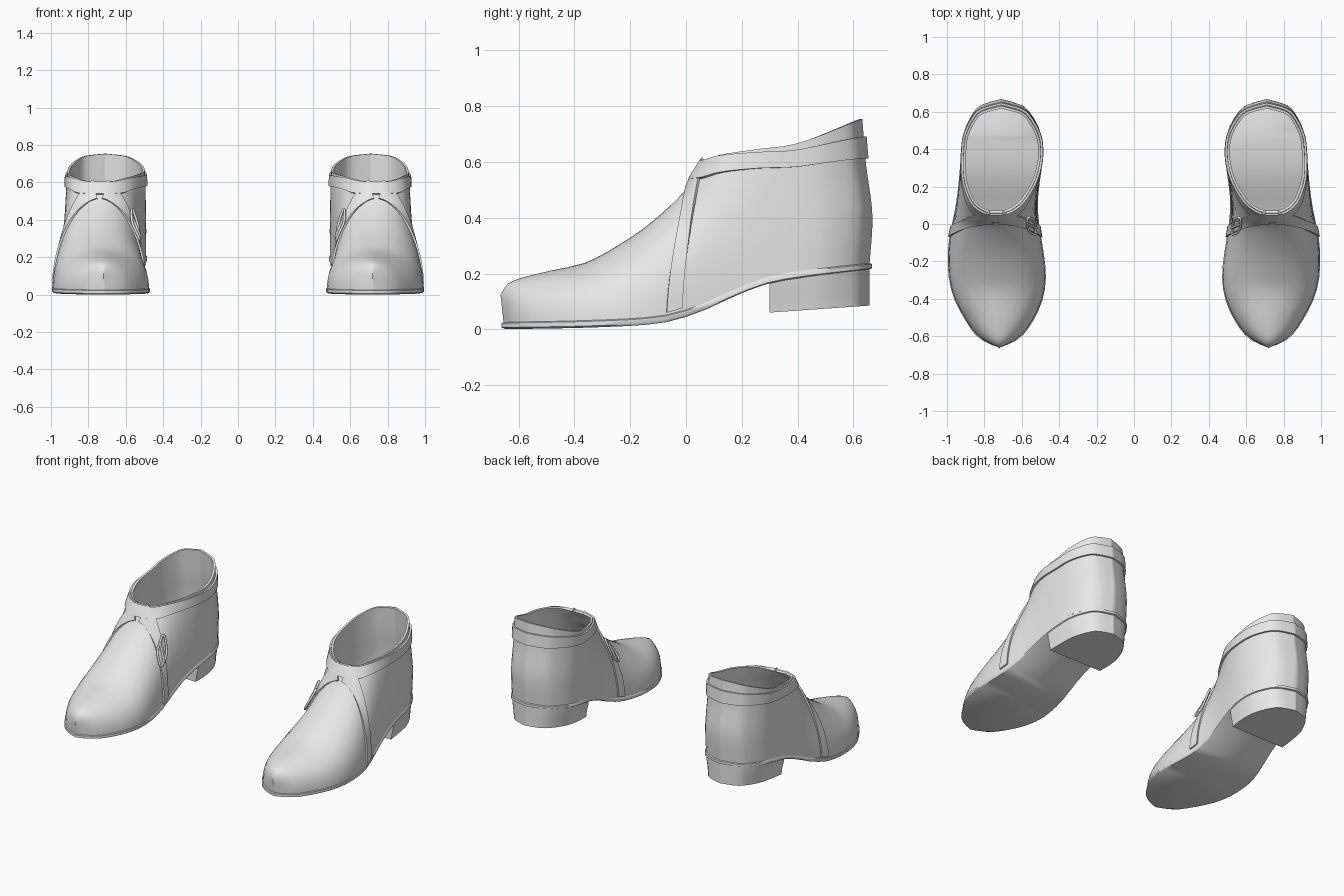
import bpy, bmesh, math

if "Cube" in bpy.data.objects:
    bpy.data.objects.remove(bpy.data.objects["Cube"])

leather = bpy.data.materials.new("grey_leather")
leather.diffuse_color = (0.8, 0.8, 0.8, 1)
leather.use_nodes = True
leather.node_tree.nodes["Principled BSDF"].inputs["Base Color"].default_value = leather.diffuse_color


def smooth_table(*pts):
    """Smooth curve through (y, value) pairs."""
    def slope(i):
        a, b = pts[max(i - 1, 0)], pts[min(i + 1, len(pts) - 1)]
        return (b[1] - a[1]) / (b[0] - a[0])

    def f(y):
        y = min(max(y, pts[0][0]), pts[-1][0])
        i = 0
        while i < len(pts) - 2 and y > pts[i + 1][0]:
            i += 1
        (y0, v0), (y1, v1) = pts[i], pts[i + 1]
        h = y1 - y0
        t = (y - y0) / h
        return (v0 * (1 + 2 * t) * (1 - t) ** 2 + v1 * t * t * (3 - 2 * t)
                + h * slope(i) * t * (1 - t) ** 2 + h * slope(i + 1) * t * t * (t - 1))
    return f


# Shoe profiles along its length
inner = smooth_table((-.665, .72), (-.64, .655), (-.6, .597), (-.5, .53), (-.4, .49), (-.3, .475),
                     (-.2, .48), (-.1, .495), (0, .51), (.1, .518), (.2, .51), (.3, .497),
                     (.4, .49), (.5, .505), (.6, .56), (.64, .61), (.668, .71))
outer = smooth_table((-.665, .72), (-.64, .785), (-.6, .843), (-.5, .91), (-.4, .96), (-.3, .985),
                     (-.2, .992), (-.1, .988), (0, .97), (.1, .95), (.2, .937), (.3, .928),
                     (.4, .92), (.5, .905), (.6, .855), (.64, .81), (.668, .71))
bottom = smooth_table((-.665, .006), (-.3, .014), (-.08, .03), (.05, .068), (.2, .135),
                      (.3, .17), (.45, .195), (.67, .22))
rim = smooth_table((-.665, .6), (0, .6), (.06, .605), (.12, .625), (.25, .645), (.4, .667), (.64, .757))
# Vamp height as a fraction of the rim height; above 1 the shoe is open
vamp = smooth_table((-.665, .2), (-.635, .27), (-.5, .335), (-.36, .387), (-.25, .482), (-.13, .617),
                    (0, .82), (.03, .92), (.06, 1), (.12, 1.2), (.2, 1.55), (.4, 3), (.67, 4))
back = smooth_table((0, .657), (.35, .668), (.7, .645), (1, .632))


def front(s):
    """Foremost y of the level s."""
    if s <= .2:
        return -.652 - .065 * s
    lo, hi = -.665, .2
    for _ in range(50):
        mid = (lo + hi) / 2
        lo, hi = (mid, hi) if vamp(mid) < s else (lo, mid)
    return hi


def surface(side, y, s):
    """Point on the upper at length y and height fraction s."""
    q = y
    if y > 0:
        q = y * .668 / back(s)
    elif s < .2:
        q = y * .665 / -front(s)
    u = min(s / vamp(q), 1)
    half = (outer(q) - inner(q)) / 2 * math.sqrt(max(1 - u ** 2.4, 0))
    x = (outer(q) + inner(q)) / 2 + side * half
    return (x, y, bottom(y) + s * (rim(y) - bottom(y)))


def ring(s0, s1=None, n=28):
    """Closed loop: inner side front to back, then outer side back to front."""
    s1 = s0 if s1 is None else s1
    y0, y1 = front(s0), back(s1)
    halves = []
    for side in (-1, 1):
        row = []
        for j in range(n + 1):
            t = (1 - math.cos(math.pi * j / n)) / 2
            row.append(surface(side, y0 + (y1 - y0) * t, s0 + (s1 - s0) * t * t))
        halves.append(row)
    return halves[0] + halves[1][::-1]


def make(name, rows, closed=True, cap_low=False, cap_high=False, thick=0, offset=0, angle=45):
    """Loft rows of points, thicken, mirror to the second shoe."""
    bm = bmesh.new()
    vs = [[bm.verts.new(p) for p in r] for r in rows]
    m = len(rows[0])
    for a, b in zip(vs, vs[1:]):
        for i in range(m if closed else m - 1):
            k = (i + 1) % m
            bm.faces.new((a[i], a[k], b[k], b[i]))
    for on, r in ((cap_low, vs[0]), (cap_high, vs[-1])):
        if on:
            for i in range(m // 2 - 1):
                bm.faces.new((r[i], r[i + 1], r[m - 2 - i], r[m - 1 - i]))
    bmesh.ops.remove_doubles(bm, verts=bm.verts, dist=.0005)
    bmesh.ops.recalc_face_normals(bm, faces=bm.faces)
    me = bpy.data.meshes.new(name)
    bm.to_mesh(me)
    bm.free()
    me.materials.append(leather)
    ob = bpy.data.objects.new(name, me)
    bpy.context.collection.objects.link(ob)
    for o in bpy.context.selected_objects:
        o.select_set(False)
    bpy.context.view_layer.objects.active = ob
    ob.select_set(True)
    if thick:
        mod = ob.modifiers.new("thickness", 'SOLIDIFY')
        mod.thickness, mod.offset = thick, offset
        bpy.ops.object.modifier_apply(modifier=mod.name)
    mod = ob.modifiers.new("pair", 'MIRROR')
    mod.use_mirror_merge = False
    bpy.ops.object.modifier_apply(modifier=mod.name)
    bpy.ops.object.shade_smooth_by_angle(angle=math.radians(angle))
    return ob


# Upper with its footbed
levels = [0, .05, .1, .15, .2, .235, .265, .285, .3, .32, .34, .36, .385, .41, .44, .48,
          .53, .58, .63, .68, .73, .78, .83, .88, .92, .96, 1]
make("upper", [ring(s) for s in levels], cap_low=True, thick=.014, offset=-1)


# Sole with a small lip around the edge
def sole_row(grow, dz):
    return [(.73 + (x - .73) * grow, y * grow, z + dz) for x, y, z in ring(0)]


make("sole", [sole_row(.99, -.006), sole_row(1.014, 0), sole_row(1.014, .016), sole_row(.99, .022)],
     cap_low=True, cap_high=True)


# Block heel
def heel_row(t, taper):
    halves = []
    for side in (-1, 1):
        row = []
        for j in range(17):
            y = .3 + .357 * math.sin(math.pi / 2 * j / 16)
            x, _, top = surface(side, y, 0)
            low = .06 + .025 * (y - .3) / .357
            row.append((.707 + (x - .707) * taper, y, low + (top + .015 - low) * t))
        halves.append(row)
    return halves[0] + halves[1][::-1]


make("heel", [heel_row(0, .9), heel_row(.35, .93), heel_row(.7, .98), heel_row(1, 1)],
     cap_low=True, cap_high=True)

# Collar band, lower at the front than the heel tab
make("collar_band", [ring(.88 + .11 * k / 3, .73 + .15 * k / 3) for k in range(4)], thick=.022)


# Straps running down both sides from the crossing
def strap_point(side, u, across, lift=0):
    y = -.042 + .077 * u * u + across
    x, y, z = surface(side, y, u * vamp(y))
    return (x + side * lift, y - lift * .3, z + lift * .6)


for name, side in (("inner_strap", -1), ("outer_strap", 1)):
    us = [math.sin(.07 + (math.pi / 2 - .07) * i / 20) for i in range(21)]
    make(name, [[strap_point(side, u, w) for w in (-.028, -.009, .009, .028)] for u in us],
         closed=False, thick=.02)


# Buckle frame and prong on the inner strap
def wire(name, pts, cyclic):
    cu = bpy.data.curves.new(name, 'CURVE')
    cu.dimensions = '3D'
    cu.bevel_depth, cu.bevel_resolution = .007, 2
    sp = cu.splines.new('POLY')
    sp.points.add(len(pts) - 1)
    for p, co in zip(sp.points, pts):
        p.co = (*co, 1)
    sp.use_cyclic_u = cyclic
    cu.materials.append(leather)
    ob = bpy.data.objects.new(name, cu)
    bpy.context.collection.objects.link(ob)
    mod = ob.modifiers.new("pair", 'MIRROR')
    mod.use_mirror_merge = False


frame = []
for i in range(16):
    a = 2 * math.pi * i / 16
    c, s = math.cos(a), math.sin(a)
    frame.append(strap_point(-1, .68 + .1 * math.copysign(abs(s) ** .6, s),
                             .042 * math.copysign(abs(c) ** .6, c), .016))
wire("buckle_frame", frame, True)
wire("buckle_prong", [strap_point(-1, u, 0, .018) for u in (.57, .64, .71, .79)], False)
